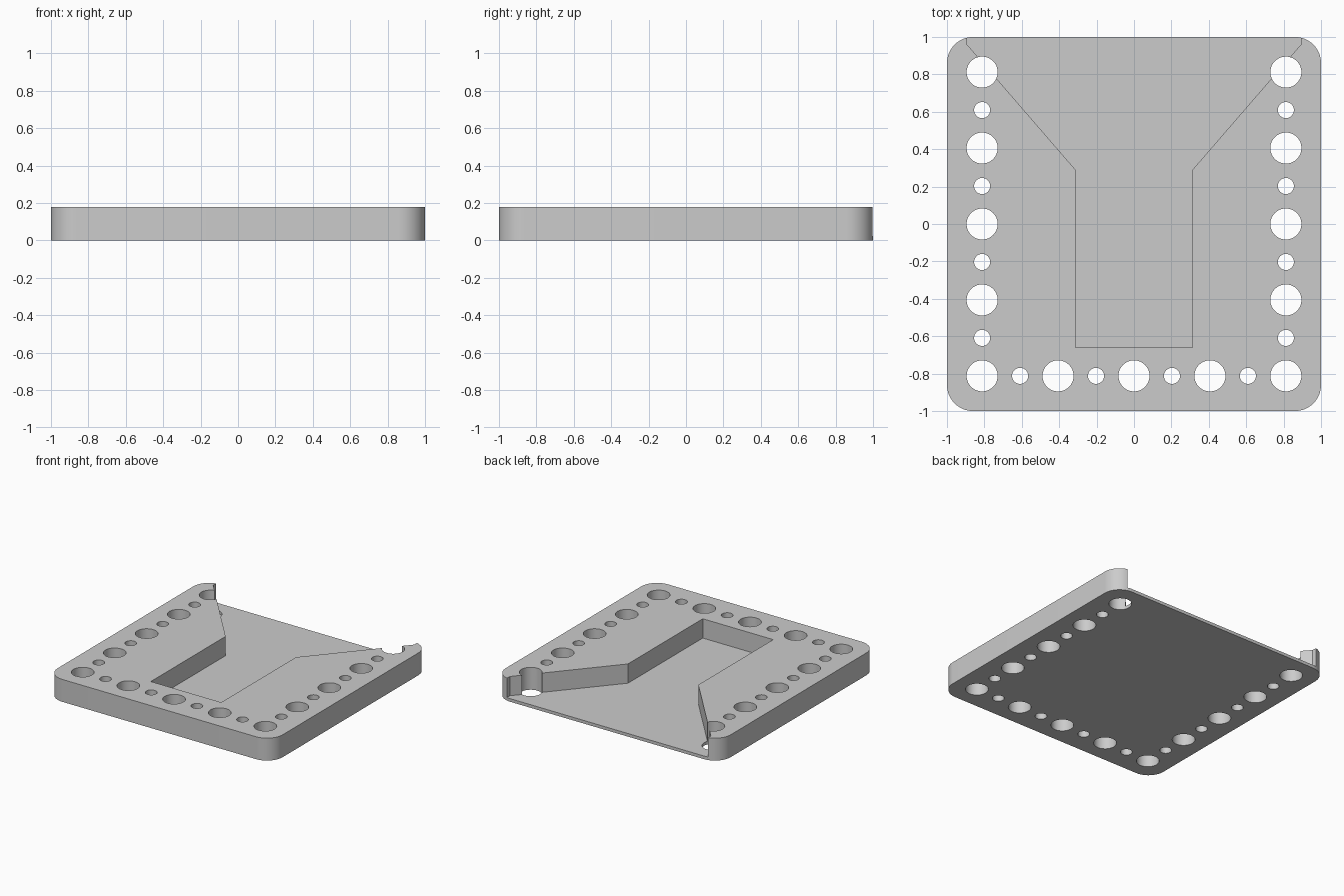
import bpy, bmesh, math

cube = bpy.data.objects.get("Cube")
if cube:
    bpy.data.objects.remove(cube, do_unlink=True)

HEIGHT, FLOOR = 0.18, 0.025
CORNER, PITCH = 0.14, 0.406
BIG, SMALL = 0.083, 0.043

grey = bpy.data.materials.new("light grey")
grey.use_nodes = True
grey.diffuse_color = (0.6, 0.6, 0.6, 1)
grey.node_tree.nodes["Principled BSDF"].inputs["Base Color"].default_value = (0.6, 0.6, 0.6, 1)


def circle(cx, cy, radius, start=0, sweep=360, steps=48):
    """Points along an arc; a full circle leaves out the repeated end point."""
    count = steps if sweep == 360 else steps + 1
    angles = [math.radians(start + sweep * i / steps) for i in range(count)]
    return [(cx + radius * math.cos(a), cy + radius * math.sin(a)) for a in angles]


def prisms(name, outlines, bottom, top):
    """One object made of closed outlines extruded from bottom to top."""
    bm = bmesh.new()
    for outline in outlines:
        face = bm.faces.new([bm.verts.new((x, y, bottom)) for x, y in outline])
        moved = bmesh.ops.extrude_face_region(bm, geom=[face])["geom"]
        bmesh.ops.translate(bm, vec=(0, 0, top - bottom),
                            verts=[v for v in moved if isinstance(v, bmesh.types.BMVert)])
    bmesh.ops.recalc_face_normals(bm, faces=bm.faces)
    mesh = bpy.data.meshes.new(name)
    bm.to_mesh(mesh)
    bm.free()
    mesh.materials.append(grey)
    obj = bpy.data.objects.new(name, mesh)
    bpy.context.collection.objects.link(obj)
    return obj


# Rounded plate
c = 1 - CORNER
outline = []
for i, (sx, sy) in enumerate([(1, 1), (-1, 1), (-1, -1), (1, -1)]):
    outline += circle(sx * c, sy * c, CORNER, 90 * i, 90, 14)
plate = prisms("mounting_plate", [outline], 0, HEIGHT)

# Funnel-shaped pocket, open at the back
half = [(0.313, -0.66), (0.313, 0.29), (0.893, 0.96), (0.9, 1.1)]
pocket = prisms("pocket_cutter", [half + [(-x, y) for x, y in reversed(half)]], FLOOR, 0.4)

# Alternating large and small holes along both sides and the front
holes = []
for i in range(-4, 5):
    radius = SMALL if i % 2 else BIG
    along, edge = i * PITCH / 2, 2 * PITCH
    holes += [circle(s * edge, along, radius) for s in (-1, 1)]
    if abs(i) < 4:
        holes.append(circle(along, -edge, radius))
drills = prisms("hole_cutter", holes, -0.1, 0.4)

# Cut the plate, then discard the cutters
bpy.context.view_layer.objects.active = plate
plate.select_set(True)
for cutter in (pocket, drills):
    cutter.select_set(False)
    cutter.hide_render = True
    cut = plate.modifiers.new(cutter.name, "BOOLEAN")
    cut.operation, cut.solver, cut.object = "DIFFERENCE", "EXACT", cutter
    bpy.ops.object.modifier_apply(modifier=cut.name)
    bpy.data.objects.remove(cutter, do_unlink=True)

bpy.ops.object.shade_smooth_by_angle(angle=math.radians(30))
